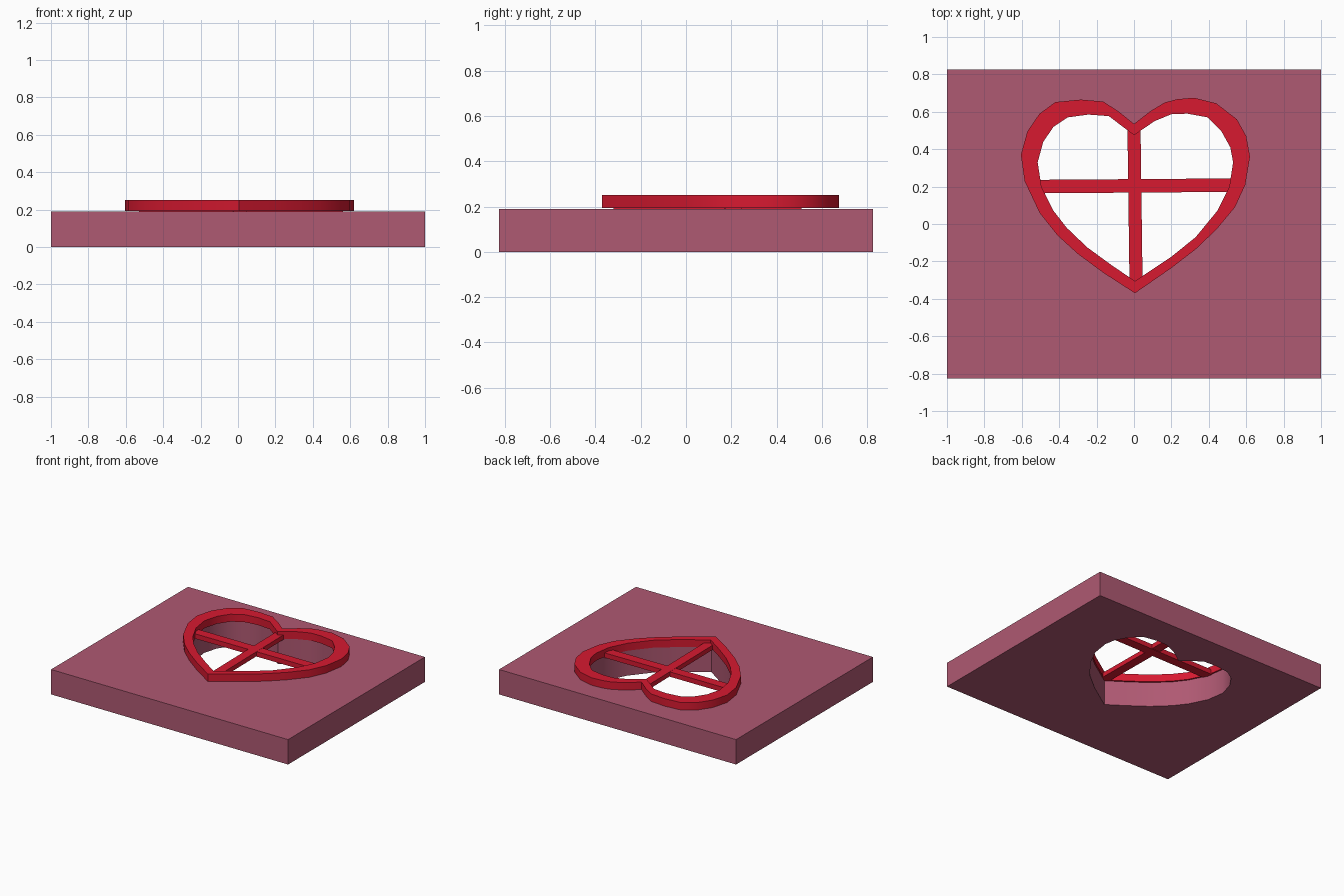
import bpy, bmesh, math
from mathutils import Vector

if "Cube" in bpy.data.objects:
    bpy.data.objects.remove(bpy.data.objects["Cube"])


def material(name, color):
    m = bpy.data.materials.new(name)
    m.diffuse_color = color
    m.use_nodes = True
    m.node_tree.nodes["Principled BSDF"].inputs["Base Color"].default_value = m.diffuse_color
    return m


PINK = material("dusty_pink", (0.43, 0.10, 0.17, 1))
RED = material("red", (0.68, 0.01, 0.03, 1))


def extrude_outline(name, loops, z0, z1, mat):
    """Filled flat outline (later loops become holes) extruded from z0 to z1."""
    cu = bpy.data.curves.new(name, 'CURVE')
    cu.dimensions = '2D'
    cu.fill_mode = 'BOTH'
    cu.extrude = (z1 - z0) / 2
    for pts in loops:
        sp = cu.splines.new('POLY')
        sp.points.add(len(pts) - 1)
        for p, (x, y) in zip(sp.points, pts):
            p.co = (x, y, 0, 1)
        sp.use_cyclic_u = True
    tmp = bpy.data.objects.new(name + "_outline", cu)
    bpy.context.collection.objects.link(tmp)
    bpy.context.view_layer.update()
    dg = bpy.context.evaluated_depsgraph_get()
    me = bpy.data.meshes.new_from_object(tmp.evaluated_get(dg))
    bpy.data.objects.remove(tmp)
    bm = bmesh.new()
    bm.from_mesh(me)
    bmesh.ops.remove_doubles(bm, verts=bm.verts, dist=1e-4)
    bmesh.ops.translate(bm, verts=bm.verts, vec=(0, 0, (z0 + z1) / 2))
    bmesh.ops.recalc_face_normals(bm, faces=bm.faces)
    bm.to_mesh(me)
    bm.free()
    me.materials.clear()
    me.materials.append(mat)
    ob = bpy.data.objects.new(name, me)
    bpy.context.collection.objects.link(ob)
    bpy.ops.object.select_all(action='DESELECT')
    ob.select_set(True)
    bpy.context.view_layer.objects.active = ob
    bpy.ops.object.shade_smooth_by_angle(angle=math.radians(35))
    return ob


def bar(name, a, b, width, z0, z1):
    """Straight bar between two plan points."""
    a, b = Vector(a), Vector(b)
    d = (b - a).normalized()
    n = Vector((-d.y, d.x)) * width / 2
    return extrude_outline(name, [[a - n, b - n, b + n, a + n]], z0, z1, RED)


# Hand-drawn, slightly uneven heart outlines
outer = [(0, .535), (-.08, .6), (-.165, .655), (-.285, .665), (-.42, .652),
         (-.505, .59), (-.57, .495), (-.605, .37), (-.585, .23), (-.505, .06),
         (-.41, -.06), (-.30, -.16), (-.165, -.26), (.005, -.37), (.20, -.235),
         (.33, -.135), (.44, -.03), (.54, .09), (.595, .21), (.62, .36),
         (.60, .47), (.55, .56), (.44, .645), (.32, .675), (.23, .667),
         (.165, .65), (.09, .605)]
inner = [(0, .475), (-.135, .577), (-.245, .585), (-.355, .57), (-.43, .52),
         (-.485, .44), (-.515, .33), (-.495, .20), (-.43, .07), (-.36, -.02),
         (-.25, -.125), (-.12, -.22), (.005, -.305), (.20, -.175), (.33, -.07),
         (.445, .07), (.51, .2), (.53, .33), (.515, .41), (.465, .5),
         (.395, .57), (.285, .59), (.2, .587), (.11, .55)]

# Slab with a heart-shaped opening just larger than the frame's inside
hole = [(x * 1.015, .17 + (y - .17) * 1.02) for x, y in inner]
slab = [(-1, -.825), (1, -.825), (1, .825), (-1, .825)]
extrude_outline("wall_slab", [slab, hole], 0, .19, PINK)

# Raised heart frame
extrude_outline("heart_frame", [outer, inner], .193, .25, RED)

# Crossing window bars
bar("vertical_bar", (0, .51), (.011, -.32), .07, .19, .225)
bar("horizontal_bar", (-.53, .2), (.56, .208), .072, .187, .224)
